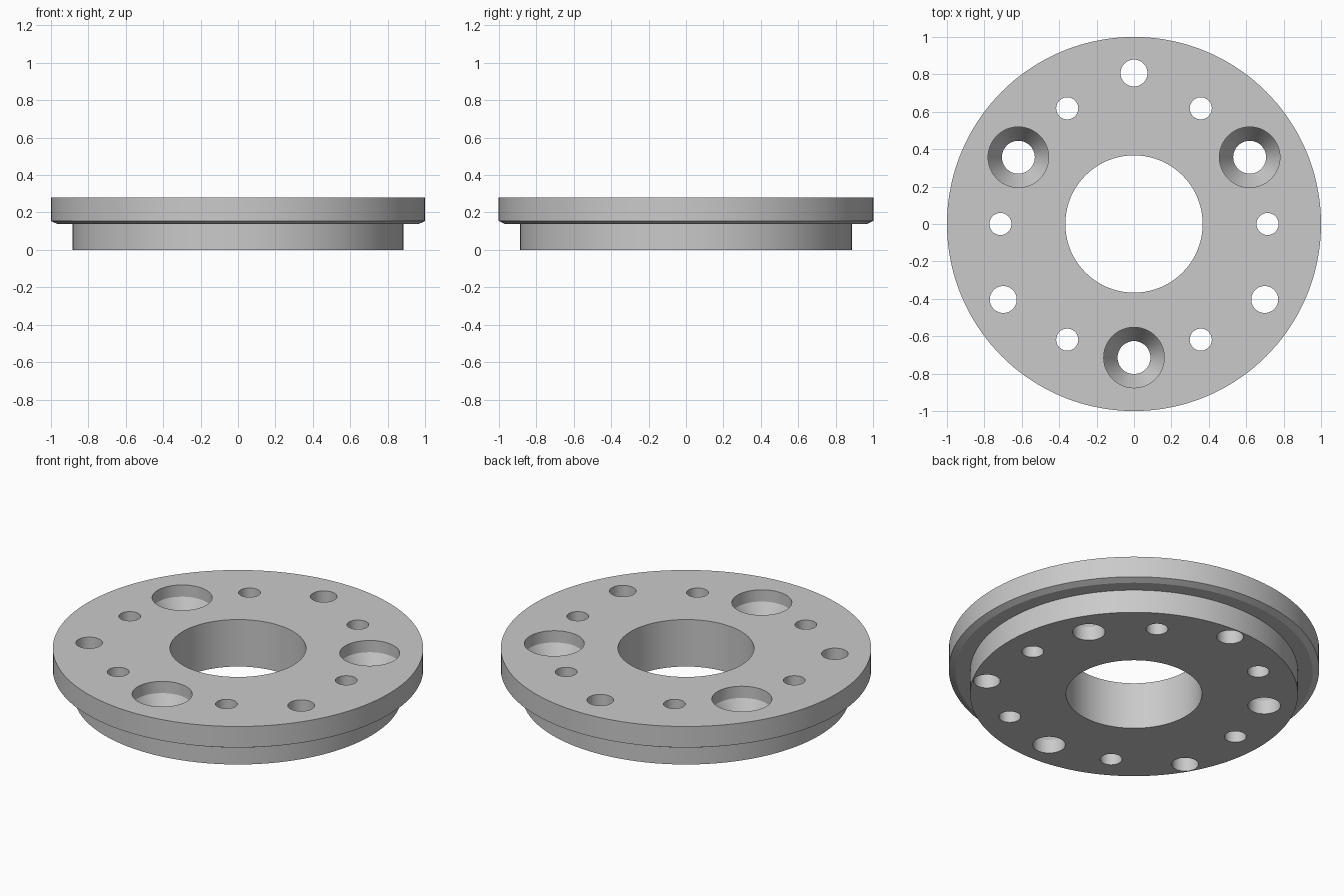
import bpy, bmesh
from math import cos, sin, tan, pi, radians

cube = bpy.data.objects.get("Cube")
if cube:
    bpy.data.objects.remove(cube, do_unlink=True)

HEIGHT = 0.28

metal = bpy.data.materials.new("light grey metal")
metal.use_nodes = True
grey = (0.59, 0.59, 0.59, 1)
metal.diffuse_color = grey
metal.node_tree.nodes["Principled BSDF"].inputs["Base Color"].default_value = grey


def lathe(bm, profile, steps, x=0, y=0, closed=False):
    """Turn a (radius, z) profile around the vertical axis through x, y."""
    rings = [[bm.verts.new((x + r * cos(2 * pi * i / steps),
                            y + r * sin(2 * pi * i / steps), z))
              for i in range(steps)] for r, z in profile]
    pairs = list(zip(rings, rings[1:]))
    if closed:
        pairs.append((rings[-1], rings[0]))
    else:
        bm.faces.new(rings[0][::-1])
        bm.faces.new(rings[-1])
    for low, high in pairs:
        for i in range(steps):
            j = (i + 1) % steps
            bm.faces.new((low[i], low[j], high[j], high[i]))


def make_object(name, bm):
    bmesh.ops.recalc_face_normals(bm, faces=bm.faces[:])
    mesh = bpy.data.meshes.new(name)
    bm.to_mesh(mesh)
    bm.free()
    mesh.materials.append(metal)
    obj = bpy.data.objects.new(name, mesh)
    bpy.context.collection.objects.link(obj)
    return obj


# Stepped ring: lower hub, chamfered flange and central bore
BORE = 0.367
bm = bmesh.new()
lathe(bm, [(BORE, 0), (0.885, 0), (0.885, 0.138), (0.965, 0.138),
           (1, 0.155), (1, HEIGHT), (BORE, HEIGHT)], 144, closed=True)
plate = make_object("flange_plate", bm)

# Hole cutters: profiles run from below the plate to above it
LOW, HIGH = -0.1, HEIGHT + 0.1
seat_top = HEIGHT - 0.07
seat_bottom = seat_top - (0.162 - 0.088) / tan(radians(30))
pin_hole = [(0.059, LOW), (0.059, HIGH)]
stud_hole = [(0.072, LOW), (0.072, HIGH)]
bolt_seat = [(0.088, LOW), (0.088, seat_bottom), (0.162, seat_top), (0.162, HIGH)]

bm = bmesh.new()
for profile, radius, start, count in ((pin_hole, 0.714, 0, 6),
                                      (stud_hole, 0.807, 90, 3),
                                      (bolt_seat, 0.714, 30, 3)):
    for k in range(count):
        a = radians(start + 360 * k / count)
        lathe(bm, profile, 48, radius * cos(a), radius * sin(a))
cutter = make_object("hole_cutters", bm)
cutter.hide_render = True

# Drill the holes, then discard the cutters
drill = plate.modifiers.new("drill_holes", 'BOOLEAN')
drill.operation = 'DIFFERENCE'
drill.solver = 'EXACT'
drill.object = cutter
for obj in bpy.context.selected_objects:
    obj.select_set(False)
bpy.context.view_layer.objects.active = plate
plate.select_set(True)
bpy.ops.object.modifier_apply(modifier=drill.name)
bpy.data.objects.remove(cutter, do_unlink=True)

# Smooth round walls, crisp rims
bpy.ops.object.shade_smooth_by_angle(angle=radians(20))
